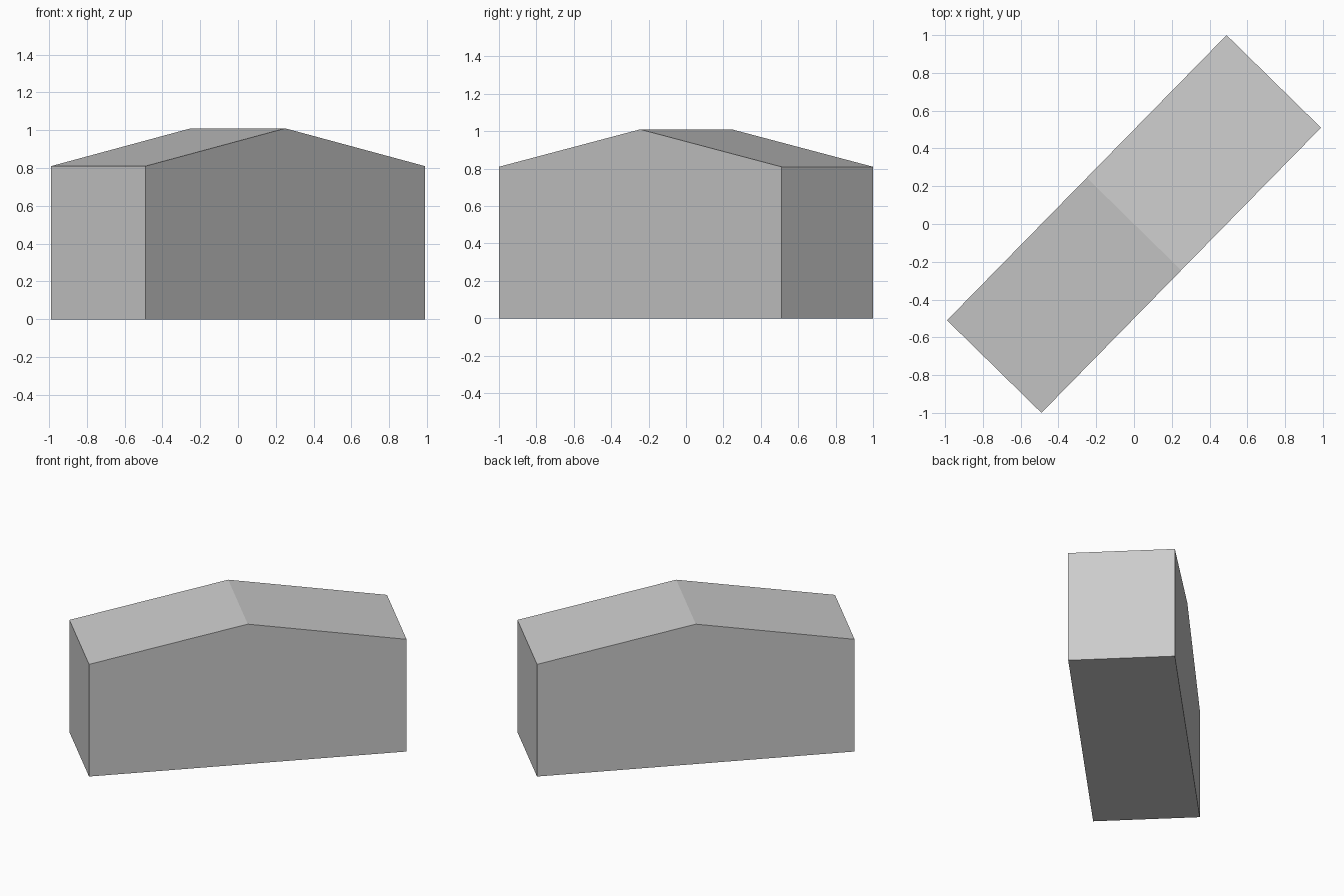
import bpy
import bmesh
from math import radians
from mathutils import Matrix, Vector

cube = bpy.data.objects.get("Cube")
if cube:
    bpy.data.objects.remove(cube, do_unlink=True)

LENGTH, WIDTH = 2.114, 0.70
EAVES, RIDGE = 0.81, 1.01
TURN = radians(45.57)

# Plain grey material
grey = bpy.data.materials.new("light grey")
grey.use_nodes = True
colour = (0.6, 0.6, 0.6, 1)
grey.diffuse_color = colour
grey.node_tree.nodes["Principled BSDF"].inputs["Base Color"].default_value = colour

# Gabled profile, extruded across the width
half = LENGTH / 2
profile = [(-half, 0), (half, 0), (half, EAVES), (0, RIDGE), (-half, EAVES)]
bm = bmesh.new()
gable = bm.faces.new([bm.verts.new((x, -WIDTH / 2, z)) for x, z in profile])
extruded = bmesh.ops.extrude_face_region(bm, geom=[gable], use_keep_orig=True)
moved = [v for v in extruded["geom"] if isinstance(v, bmesh.types.BMVert)]
bmesh.ops.translate(bm, verts=moved, vec=Vector((0, WIDTH, 0)))
bmesh.ops.recalc_face_normals(bm, faces=bm.faces)

# Turn the building diagonally on its plot
bmesh.ops.transform(bm, matrix=Matrix.Rotation(TURN, 4, "Z"), verts=bm.verts)

mesh = bpy.data.meshes.new("gabled_building")
bm.to_mesh(mesh)
bm.free()
mesh.materials.append(grey)
building = bpy.data.objects.new("gabled_building", mesh)
bpy.context.collection.objects.link(building)
